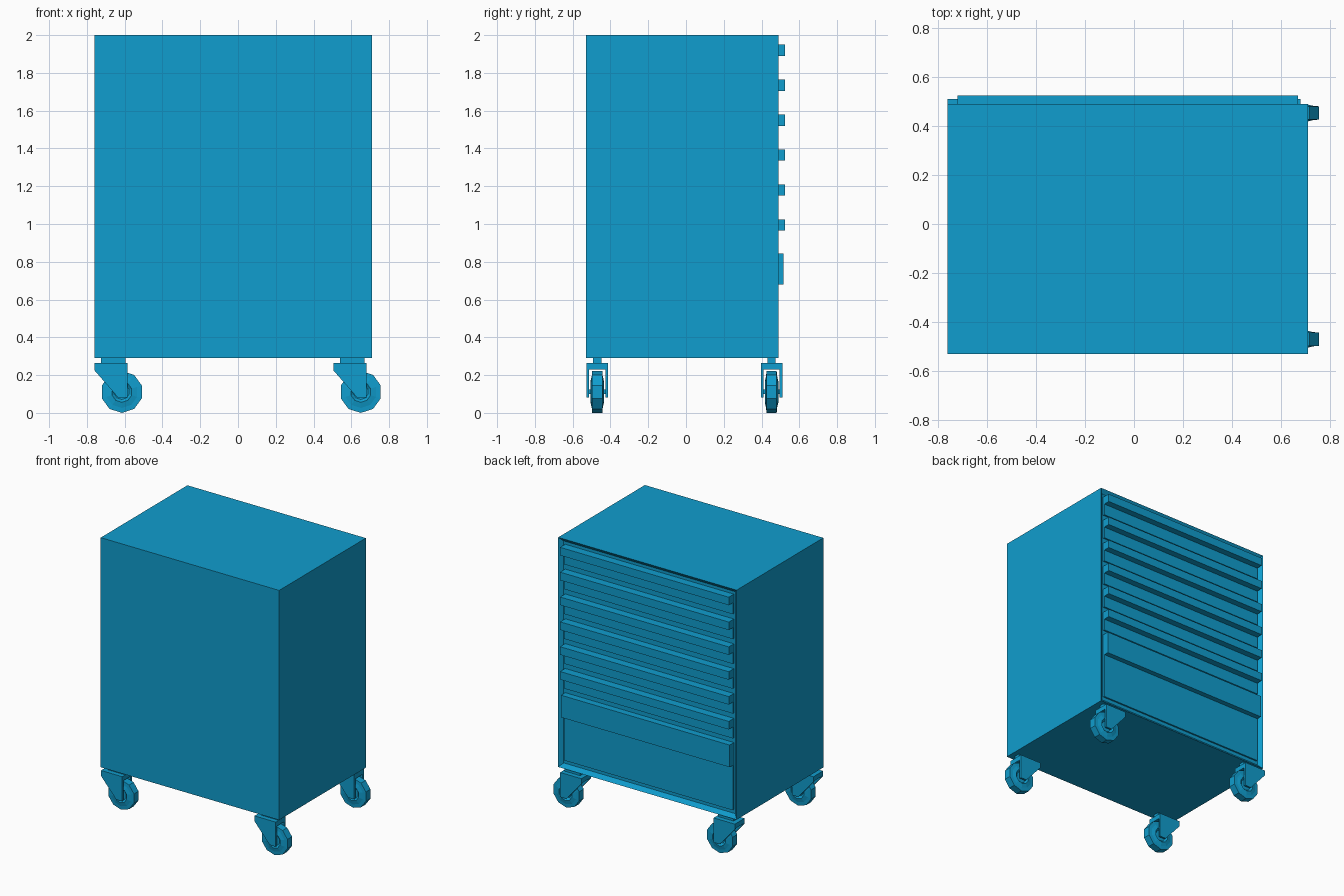
import bpy
import bmesh
import math
from mathutils import Matrix

cube = bpy.data.objects.get("Cube")
if cube:
    bpy.data.objects.remove(cube, do_unlink=True)

blue = bpy.data.materials.new("workshop_blue")
blue.use_nodes = True
COLOUR = (0.005, 0.34, 0.62, 1)
blue.diffuse_color = COLOUR
blue.node_tree.nodes["Principled BSDF"].inputs["Base Color"].default_value = COLOUR


def finish(name, bm):
    bmesh.ops.recalc_face_normals(bm, faces=bm.faces)
    mesh = bpy.data.meshes.new(name)
    bm.to_mesh(mesh)
    bm.free()
    mesh.materials.append(blue)
    obj = bpy.data.objects.new(name, mesh)
    bpy.context.collection.objects.link(obj)
    return obj


def add_box(bm, x, y, z):
    size = Matrix.Diagonal((x[1] - x[0], y[1] - y[0], z[1] - z[0], 1))
    centre = Matrix.Translation((sum(x) / 2, sum(y) / 2, sum(z) / 2))
    bmesh.ops.create_cube(bm, size=1, matrix=centre @ size)


def box(name, x, y, z):
    bm = bmesh.new()
    add_box(bm, x, y, z)
    return finish(name, bm)


def add_prism(bm, profile, y0, y1):
    face = bm.faces.new([bm.verts.new((x, y0, z)) for x, z in profile])
    new = bmesh.ops.extrude_face_region(bm, geom=[face])["geom"]
    verts = [v for v in new if isinstance(v, bmesh.types.BMVert)]
    bmesh.ops.translate(bm, verts=verts, vec=(0, y1 - y0, 0))


# Cabinet with a shallow recess for the drawers
BACK, FLOOR = 0.49, 0.465
OPENING = (-0.72, 0.67)
bm = bmesh.new()
add_box(bm, (-0.76, 0.71), (-0.53, BACK), (0.29, 2.0))
side = max(bm.faces, key=lambda f: f.calc_center_median().y)
bmesh.ops.inset_region(bm, faces=[side], thickness=0.04, depth=0)
bmesh.ops.translate(bm, verts=side.verts, vec=(0, FLOOR - BACK, 0))
finish("cabinet", bm)

# Drawer fronts, each with a full-width pull along its top
for i in range(6):
    top = 1.95 - 0.185 * i
    box(f"drawer_front_{i + 1}", OPENING, (FLOOR, FLOOR + 0.012), (top - 0.145, top))
    box(f"drawer_pull_{i + 1}", OPENING, (FLOOR, 0.525), (top - 0.06, top))
box("bottom_drawer_front", OPENING, (FLOOR, FLOOR + 0.012), (0.345, 0.845))
box("bottom_drawer_pull", OPENING, (FLOOR, 0.515), (0.68, 0.845))

# Casters: swivel block, trailing fork and ten-sided wheel
FORK = [(-0.145, 0.265), (0.03, 0.265), (0.03, 0.082), (-0.02, 0.082), (-0.145, 0.225)]
FORK_TOP = [(-0.145, 0.265), (0.03, 0.265), (0.03, 0.23), (-0.145, 0.23)]
WHEEL = [(0, 0.022), (0.04, 0.022), (0.055, 0.036), (0.085, 0.029), (0.111, 0.027)]
SIDES = 10


def caster(name, x, y):
    box(name + "_swivel", (x - 0.11, x + 0.02), (y - 0.022, y + 0.022), (0.255, 0.29))

    bm = bmesh.new()
    add_prism(bm, FORK, -0.057, -0.043)
    add_prism(bm, FORK, 0.043, 0.057)
    add_prism(bm, FORK_TOP, -0.043, 0.043)
    fork = finish(name + "_fork", bm)
    fork.location = (x, y, 0)

    bm = bmesh.new()
    outline = WHEEL + [(r, -w) for r, w in reversed(WHEEL)]
    verts = [bm.verts.new((0, w, r)) for r, w in outline]
    edges = [bm.edges.new(pair) for pair in zip(verts, verts[1:])]
    bmesh.ops.spin(bm, geom=verts + edges, cent=(0, 0, 0), axis=(0, 1, 0),
                   angle=math.tau, steps=SIDES, use_duplicate=False)
    bmesh.ops.remove_doubles(bm, verts=bm.verts, dist=0.0005)
    add_box(bm, (-0.012, 0.012), (-0.05, 0.05), (-0.012, 0.012))
    wheel = finish(name + "_wheel", bm)
    wheel.location = (x, y, 0.111)


for end, y in (("front", -0.47), ("back", 0.453)):
    for flank, x in (("right", -0.615), ("left", 0.65)):
        caster(f"{end}_{flank}_caster", x, y)
